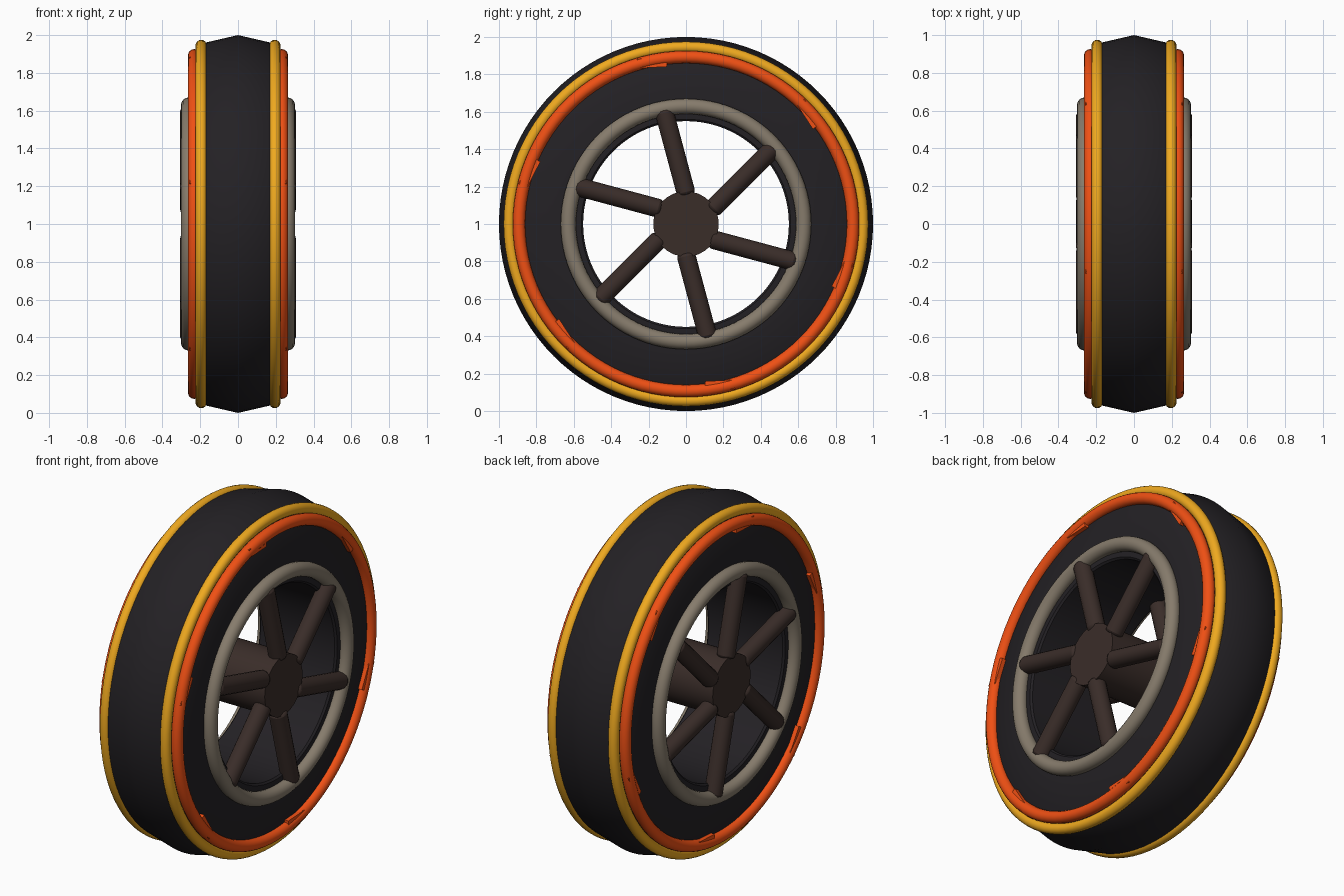
import bpy, bmesh
from math import cos, sin, pi, radians
from mathutils import Matrix, Vector

if "Cube" in bpy.data.objects:
    bpy.data.objects.remove(bpy.data.objects["Cube"])

AXLE = Vector((0, 0, 1))


def material(name, rgb):
    m = bpy.data.materials.new(name)
    m.diffuse_color = (*rgb, 1)
    m.use_nodes = True
    m.node_tree.nodes["Principled BSDF"].inputs["Base Color"].default_value = m.diffuse_color
    return m


BLACK = material("rubber_black", (0.017, 0.015, 0.018))
YELLOW = material("yellow", (0.87, 0.40, 0.014))
ORANGE = material("orange", (0.87, 0.08, 0.007))
GREY = material("warm_grey", (0.24, 0.20, 0.15))
BROWN = material("dark_brown", (0.042, 0.026, 0.022))


def finish(ob, name, mat, smooth=True):
    ob.name = name
    ob.data.materials.append(mat)
    if smooth:
        bpy.ops.object.select_all(action='DESELECT')
        ob.select_set(True)
        bpy.context.view_layer.objects.active = ob
        bpy.ops.object.shade_smooth_by_angle(angle=radians(35))
    return ob


def lathe(name, profile, mat, steps=96):
    """Spin a closed (x, radius) profile about the axle."""
    bm = bmesh.new()
    rings = [[bm.verts.new((x, r * cos(2 * pi * i / steps), 1 + r * sin(2 * pi * i / steps)))
              for x, r in profile] for i in range(steps)]
    n = len(profile)
    for i in range(steps):
        a, b = rings[i], rings[(i + 1) % steps]
        for j in range(n):
            k = (j + 1) % n
            bm.faces.new((a[j], a[k], b[k], b[j]))
    bmesh.ops.recalc_face_normals(bm, faces=bm.faces)
    me = bpy.data.meshes.new(name)
    bm.to_mesh(me)
    bm.free()
    ob = bpy.data.objects.new(name, me)
    bpy.context.collection.objects.link(ob)
    return finish(ob, name, mat)


def ring(name, x, major, minor, mat):
    bpy.ops.mesh.primitive_torus_add(major_radius=major, minor_radius=minor,
                                     major_segments=96, minor_segments=16,
                                     location=(x, 0, 1), rotation=(0, pi / 2, 0))
    return finish(bpy.context.object, name, mat)


def place(ob, x, y, z, angle, side):
    """Local z points along angle in the wheel plane; mirrored by side."""
    d = Vector((0, cos(angle), sin(angle)))
    ax = Vector((1, 0, 0))
    rot = Matrix((ax, d.cross(ax), d)).transposed().to_4x4()
    ob.matrix_world = Matrix.Translation((side * x, y, 1 + z)) @ rot


# Tyre with crowned tread, flat sidewalls and open bore
half = [(0.165, 0.962), (0.20, 0.94), (0.228, 0.90), (0.245, 0.68), (0.25, 0.56), (0.24, 0.55)]
lathe("tyre", [(0, 1.0)] + half + [(-x, r) for x, r in reversed(half)], BLACK)

# Hub barrel running right through the wheel
bpy.ops.mesh.primitive_cylinder_add(vertices=32, radius=0.175, depth=0.59,
                                    location=AXLE, rotation=(0, pi / 2, 0))
finish(bpy.context.object, "hub", BROWN)

for side, tag in ((1, "right"), (-1, "left")):
    # Trim rings
    ring(f"yellow_ring_{tag}", side * 0.195, 0.945, 0.03, YELLOW)
    ring(f"orange_ring_{tag}", side * 0.232, 0.893, 0.033, ORANGE)
    ring(f"rim_ring_{tag}", side * 0.261, 0.629, 0.041, GREY)

    for k in range(6):
        # Spokes, set slightly off the radial line
        a = radians(45 + 60 * k)
        mid, off = 0.385, 0.043
        bpy.ops.mesh.primitive_cylinder_add(vertices=16, radius=0.05, depth=0.47)
        ob = bpy.context.object
        place(ob, 0.258, mid * cos(a) + off * sin(a), mid * sin(a) - off * cos(a), a, side)
        bev = ob.modifiers.new("rounded_ends", 'BEVEL')
        bev.width, bev.segments = 0.016, 2
        bev.limit_method, bev.angle_limit = 'ANGLE', radians(60)
        finish(ob, f"spoke_{tag}_{k + 1}", BROWN)

        # Small blocks half sunk in the orange ring
        p = radians(36.8 + 60 * k)
        u = radians(123 + 60 * k)
        n = u - pi / 2
        y = 0.847 * cos(p) + 0.08 * cos(u) + 0.025 * cos(n)
        z = 0.847 * sin(p) + 0.08 * sin(u) + 0.025 * sin(n)
        bpy.ops.mesh.primitive_cube_add(size=1)
        ob = bpy.context.object
        ob.data.transform(Matrix.Diagonal((0.05, 0.05, 0.16, 1)))
        place(ob, 0.231, y, z, u, side)
        finish(ob, f"ring_block_{tag}_{k + 1}", ORANGE, smooth=False)
